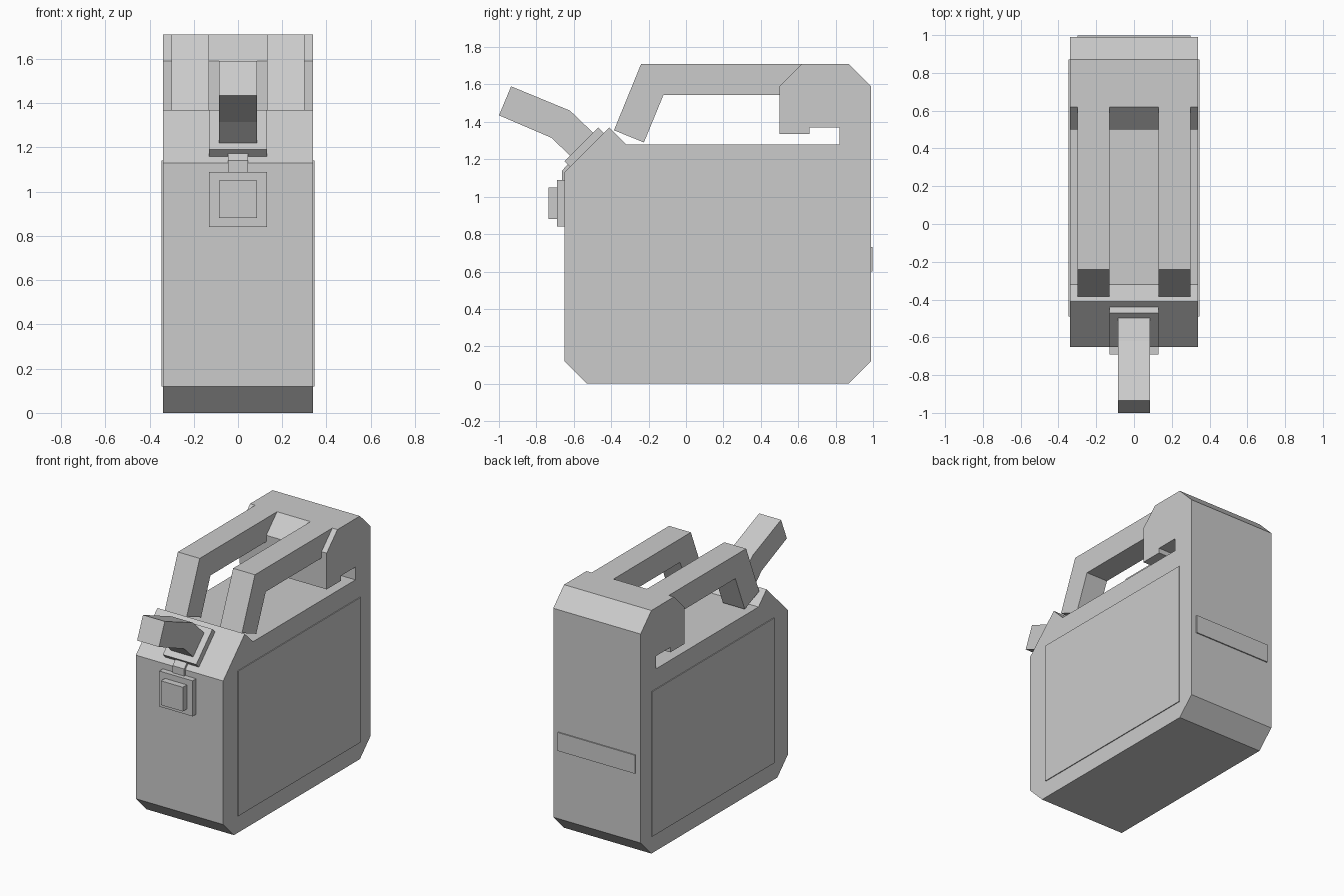
import bpy, bmesh

if "Cube" in bpy.data.objects:
    bpy.data.objects.remove(bpy.data.objects["Cube"])


def prism(name, pts, x0, x1):
    """Extrude a side-view (y, z) profile from x0 to x1."""
    bm = bmesh.new()
    face = bm.faces.new([bm.verts.new((x0, y, z)) for y, z in pts])
    ext = bmesh.ops.extrude_face_region(bm, geom=[face], use_keep_orig=True)
    verts = [g for g in ext["geom"] if isinstance(g, bmesh.types.BMVert)]
    bmesh.ops.translate(bm, verts=verts, vec=(x1 - x0, 0, 0))
    bmesh.ops.recalc_face_normals(bm, faces=bm.faces)
    mesh = bpy.data.meshes.new(name)
    bm.to_mesh(mesh)
    bm.free()
    obj = bpy.data.objects.new(name, mesh)
    bpy.context.collection.objects.link(obj)
    return obj


def box(name, half_x, y0, y1, z0, z1):
    return prism(name, [(y0, z0), (y1, z0), (y1, z1), (y0, z1)], -half_x, half_x)


# can body, with the raised rear block overhanging the slotted top
prism("can_body", [
    (-0.53, 0), (0.87, 0), (0.99, 0.12), (0.99, 1.59), (0.87, 1.71),
    (0.62, 1.71), (0.50, 1.59), (0.50, 1.335), (0.66, 1.335), (0.66, 1.37),
    (0.82, 1.37), (0.82, 1.28), (-0.32, 1.28), (-0.41, 1.37),
    (-0.65, 1.13), (-0.65, 0.12)], -0.34, 0.34)

# twin handles, reaching from the rear block to the front shoulder
handle_profile = [(0.62, 1.71), (-0.24, 1.71), (-0.385, 1.355),
                  (-0.225, 1.29), (-0.12, 1.545), (0.50, 1.545), (0.50, 1.59)]
for side, label in ((1, "right"), (-1, "left")):
    prism(f"handle_{label}", handle_profile, side * 0.13, side * 0.30)
    # thin raised side panel
    prism(f"side_panel_{label}", [(-0.49, 0.12), (0.87, 0.12), (0.87, 1.14), (-0.49, 1.14)],
          side * 0.335, side * 0.346)

# spout collar lying on the sloped shoulder, and the bent spout
prism("spout_collar", [(-0.62, 1.16), (-0.44, 1.34), (-0.47, 1.37), (-0.65, 1.19)], -0.13, 0.13)
prism("spout", [(-1.0, 1.435), (-0.935, 1.59), (-0.62, 1.46), (-0.495, 1.34),
                (-0.615, 1.215), (-0.72, 1.315)], -0.085, 0.085)

# front latch: plate, button and the bent strap up to the collar
box("latch_plate", 0.13, -0.69, -0.64, 0.84, 1.09)
box("latch_button", 0.085, -0.735, -0.68, 0.88, 1.05)
prism("latch_strap", [(-0.662, 1.08), (-0.662, 1.14), (-0.63, 1.175),
                      (-0.60, 1.15), (-0.64, 1.08)], -0.045, 0.045)

# thin plate on the back
box("back_plate", 0.30, 0.98, 0.998, 0.60, 0.73)
